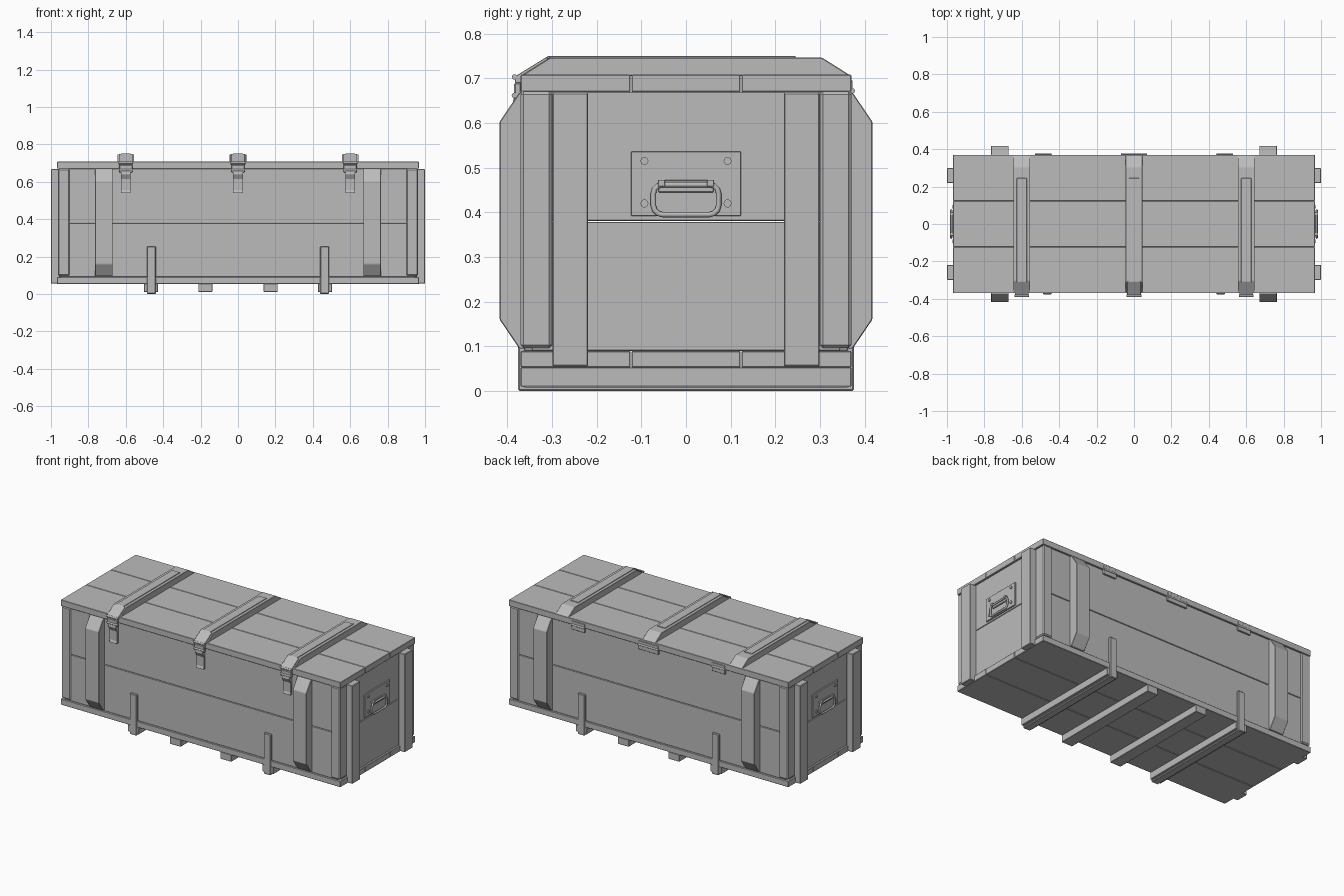
import bpy, bmesh, math
from mathutils import Vector

if "Cube" in bpy.data.objects:
    bpy.data.objects.remove(bpy.data.objects["Cube"])

grey = bpy.data.materials.new("plain_grey")
grey.diffuse_color = (0.5, 0.5, 0.5, 1)
grey.use_nodes = True
grey.node_tree.nodes["Principled BSDF"].inputs["Base Color"].default_value = grey.diffuse_color


def finish(name, bm, bevel=0.0, smooth=False):
    bmesh.ops.recalc_face_normals(bm, faces=bm.faces)
    me = bpy.data.meshes.new(name)
    bm.to_mesh(me)
    bm.free()
    ob = bpy.data.objects.new(name, me)
    bpy.context.collection.objects.link(ob)
    me.materials.append(grey)
    if bevel:
        m = ob.modifiers.new("edge", 'BEVEL')
        m.width, m.segments, m.limit_method = bevel, 1, 'ANGLE'
    if smooth:
        bpy.context.view_layer.objects.active = ob
        ob.select_set(True)
        bpy.ops.object.shade_smooth_by_angle(angle=math.radians(40))
        ob.select_set(False)
    return ob


def box(name, x, y, z, bevel=0.002):
    """Box from (min, max) ranges."""
    bm = bmesh.new()
    bmesh.ops.create_cube(bm, size=1)
    for v in bm.verts:
        v.co = [r[0] if c < 0 else r[1] for c, r in zip(v.co, (x, y, z))]
    return finish(name, bm, bevel)


def prism(name, profile, x, bevel=0.002):
    """Extrude a (y, z) profile along x."""
    bm = bmesh.new()
    f = bm.faces.new([bm.verts.new((x[0], y, z)) for y, z in profile])
    g = bmesh.ops.extrude_face_region(bm, geom=[f])["geom"]
    for v in g:
        if isinstance(v, bmesh.types.BMVert):
            v.co.x = x[1]
    return finish(name, bm, bevel)


def rod(name, centre, radius, depth, axis='X', sides=12):
    bm = bmesh.new()
    bmesh.ops.create_cone(bm, cap_ends=True, segments=sides, radius1=radius,
                          radius2=radius, depth=depth)
    q = Vector((0, 0, 1)).rotation_difference(
        Vector((1, 0, 0) if axis == 'X' else (0, 1, 0)))
    for v in bm.verts:
        v.co = q @ v.co + Vector(centre)
    return finish(name, bm, 0, True)


def span(c, w):
    return (c - w / 2, c + w / 2)


def side(s, a, b):
    return tuple(sorted((s * a, s * b)))


# Lid and floor planks, three each
for part, z in (("lid_plank", (0.67, 0.708)), ("floor_plank", (0.053, 0.09))):
    for y in ((-0.37, -0.124), (-0.122, 0.122), (0.124, 0.37)):
        box(part, (-0.967, 0.967), y, z)

# Wall boards, two rows on every side
for z in ((0.09, 0.379), (0.381, 0.67)):
    for s in (-1, 1):
        box("side_board", (-0.945, 0.945), side(s, 0.335, 0.362), z)
        box("end_board", side(s, 0.93, 0.957), (-0.345, 0.345), z)

for sx in (-1, 1):
    for sy in (-1, 1):
        # Corner posts
        box("corner_post", side(sx, 0.9, 0.963), side(sy, 0.30, 0.37),
            (0.097, 0.67), 0.006)
        # Upright battens on the ends
        box("end_batten", side(sx, 0.955, 1.0), side(sy, 0.219, 0.299),
            (0.055, 0.668), 0.003)
        # Chamfered battens on the long sides
        prism("side_batten", [(sy * y, z) for y, z in (
            (0.355, 0.095), (0.373, 0.095), (0.417, 0.16), (0.417, 0.603),
            (0.373, 0.668), (0.355, 0.668))], side(sx, 0.67, 0.765))

# Skids under the floor
for x in (-0.465, -0.175, 0.175, 0.465):
    box("skid", span(x, 0.075), (-0.37, 0.37), (0.01, 0.054))

# Metal bands wrapped round the outer skids
for x in (-0.463, 0.463):
    prism("skid_band", [(-0.376, 0.255), (-0.376, 0), (0.376, 0),
                        (0.376, 0.255), (0.358, 0.255), (0.358, 0.012),
                        (-0.358, 0.012), (-0.358, 0.255)],
          span(x, 0.048), 0.004)

for x in (-0.6, 0, 0.6):
    # Chamfered batten across the lid
    prism("lid_batten", [(-0.37, 0.705), (0.37, 0.705), (0.305, 0.746),
                         (-0.305, 0.746)], span(x, 0.09))
    # Metal strap along the batten
    prism("lid_strap", [(0.245, 0.745), (0.245, 0.75), (-0.308, 0.75),
                        (-0.378, 0.707), (-0.378, 0.68), (-0.37, 0.68),
                        (-0.37, 0.703), (-0.306, 0.745)], span(x, 0.054), 0.001)
    # Latch: cap, buckle, pin and tongue
    prism("latch_cap", [(-0.31, 0.749), (-0.383, 0.704), (-0.383, 0.69),
                        (-0.365, 0.69), (-0.365, 0.705), (-0.31, 0.74)],
          span(x, 0.074), 0.001)
    box("latch_buckle", span(x, 0.07), (-0.385, -0.368), (0.65, 0.69), 0.003)
    rod("latch_pin", (x, -0.384, 0.703), 0.006, 0.078)
    rod("latch_pin", (x, -0.384, 0.662), 0.006, 0.074)
    prism("latch_tongue", [(-0.36, 0.66), (-0.385, 0.66), (-0.388, 0.64),
                           (-0.374, 0.615), (-0.374, 0.555), (-0.38, 0.54),
                           (-0.36, 0.54)], span(x, 0.053), 0.001)

# Hinges on the back
for x, w in ((-0.485, 0.09), (0, 0.14), (0.485, 0.09)):
    box("hinge_leaf", span(x, w), (0.355, 0.373), (0.642, 0.695), 0.001)
    rod("hinge_barrel", (x, 0.372, 0.672), 0.006, w)

# Carrying handles on both ends
for s in (-1, 1):
    box("handle_plate", side(s, 0.955, 0.965), (-0.123, 0.123),
        (0.392, 0.536), 0.001)
    for y in (-0.093, 0.093):
        for z in (0.42, 0.515):
            rod("rivet", (s * 0.966, y, z), 0.009, 0.01, 'X', 10)
    for y in (-0.055, 0.055):
        box("handle_hook", side(s, 0.962, 0.984), span(y, 0.016),
            (0.458, 0.473), 0.001)
    rod_ob = box("handle_bracket", side(s, 0.962, 0.972), (-0.062, 0.062),
                 (0.445, 0.473), 0.002)
    # Rounded ring, made as a bevelled curve
    cu = bpy.data.curves.new("handle_ring", 'CURVE')
    cu.dimensions = '3D'
    cu.bevel_depth, cu.bevel_resolution = 0.006, 2
    sp = cu.splines.new('POLY')
    pts = []
    for k, (cy, cz) in enumerate(((0.053, 0.442), (-0.053, 0.442),
                                  (-0.053, 0.415), (0.053, 0.415))):
        for a in range(4):
            t = math.radians(90 * k + 30 * a)
            pts.append((s * 0.977, cy + 0.02 * math.cos(t),
                        cz + 0.02 * math.sin(t)))
    sp.points.add(len(pts) - 1)
    for p, co in zip(sp.points, pts):
        p.co = (*co, 1)
    sp.use_cyclic_u = True
    cu.materials.append(grey)
    bpy.context.collection.objects.link(
        bpy.data.objects.new("handle_ring", cu))
